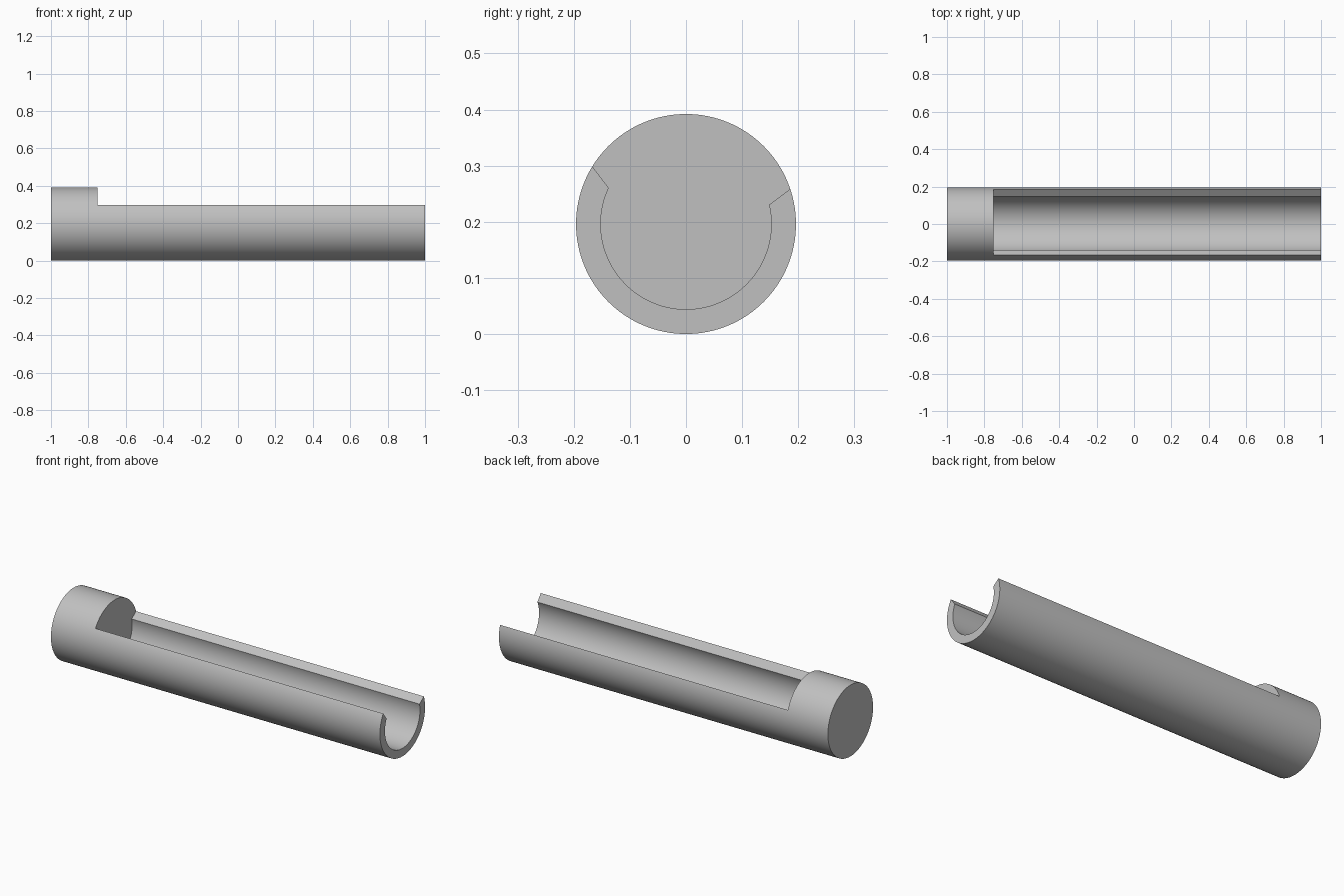
import bpy, bmesh, math

if "Cube" in bpy.data.objects:
    bpy.data.objects.remove(bpy.data.objects["Cube"], do_unlink=True)

RADIUS, BORE = 0.196, 0.152
CENTRE = 0.196          # height of the tube axis
PLUG_END = -0.75        # where the solid end stops

grey = bpy.data.materials.new("plain grey")
grey.use_nodes = True
colour = (0.53, 0.53, 0.53, 1)
grey.diffuse_color = colour
grey.node_tree.nodes["Principled BSDF"].inputs["Base Color"].default_value = colour


def arc(radius, start, end, steps):
    """Points (y, z) around the tube axis, angles in degrees."""
    angles = [math.radians(start + (end - start) * i / steps) for i in range(steps + 1)]
    return [(radius * math.cos(a), CENTRE + radius * math.sin(a)) for a in angles]


def prism(name, profile, x0, x1):
    """Extrude a (y, z) profile along x."""
    bm = bmesh.new()
    face = bm.faces.new([bm.verts.new((x0, y, z)) for y, z in profile])
    out = bmesh.ops.extrude_face_region(bm, geom=[face])
    moved = [v for v in out["geom"] if isinstance(v, bmesh.types.BMVert)]
    bmesh.ops.translate(bm, verts=moved, vec=(x1 - x0, 0, 0))
    bmesh.ops.recalc_face_normals(bm, faces=bm.faces)
    mesh = bpy.data.meshes.new(name)
    bm.to_mesh(mesh)
    bm.free()
    mesh.materials.append(grey)
    obj = bpy.data.objects.new(name, mesh)
    bpy.context.collection.objects.link(obj)
    return obj


# Solid round bar
tube = prism("open_tube", arc(RADIUS, 0, 360, 128)[:-1], -1, 1)

# Channel cutter: round bore opening through two perpendicular slanted rims
bore = arc(BORE, 13, -205, 96)
front_flare = (-0.194, 0.334)
back_flare = (0.220, 0.284)
channel = bore + [front_flare, (-0.194, 0.5), (0.22, 0.5), back_flare]
cutter = prism("channel_cutter", channel, PLUG_END, 1.1)
cutter.hide_render = True

# Cut the channel and keep the result as plain mesh
cut = tube.modifiers.new("channel", "BOOLEAN")
cut.operation = "DIFFERENCE"
cut.solver = "EXACT"
cut.object = cutter
bpy.ops.object.select_all(action="DESELECT")
tube.select_set(True)
bpy.context.view_layer.objects.active = tube
bpy.ops.object.modifier_apply(modifier=cut.name)
bpy.data.objects.remove(cutter, do_unlink=True)

# Smooth walls, crisp rims
bpy.ops.object.shade_smooth_by_angle(angle=math.radians(25))
